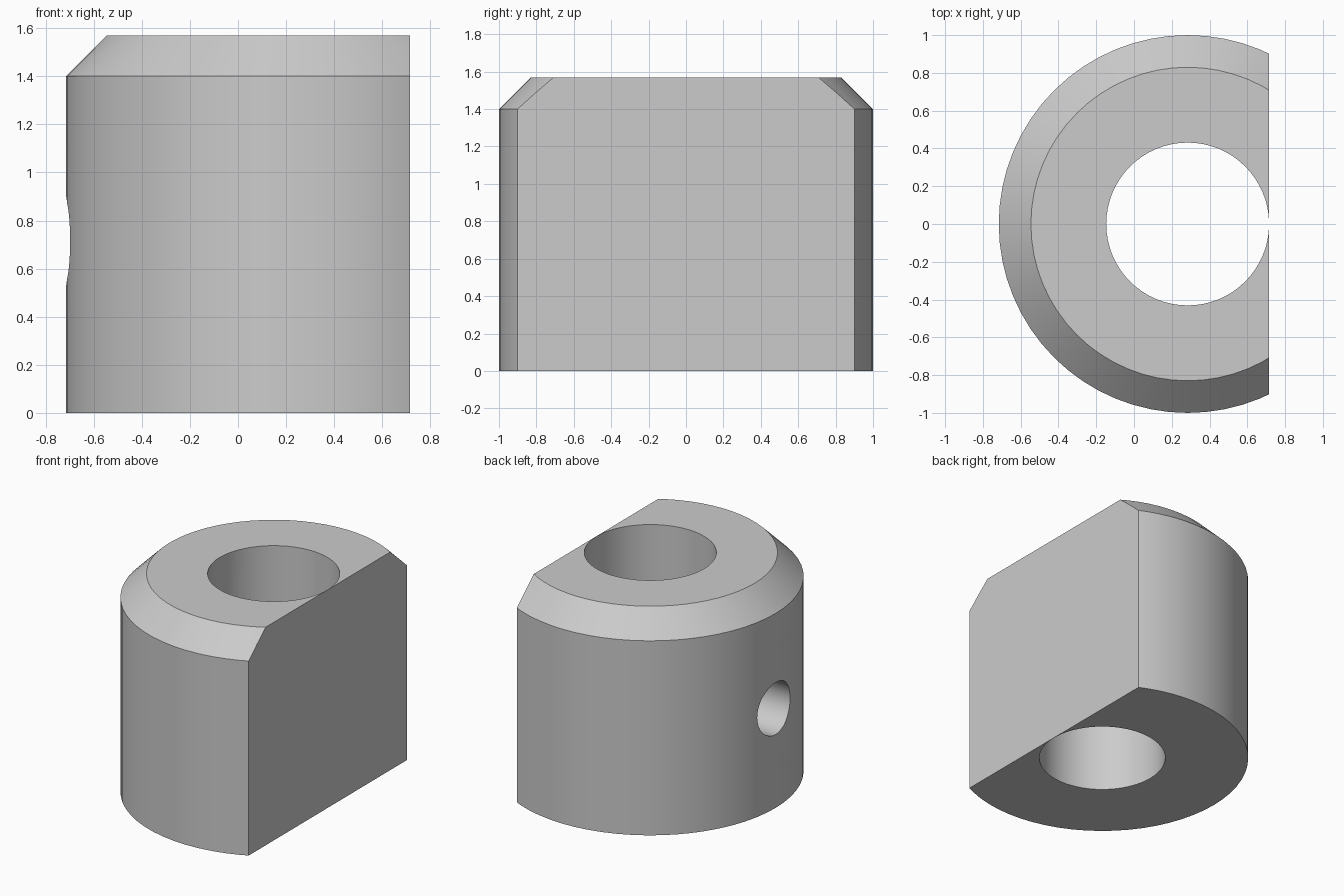
import bpy
import math

if "Cube" in bpy.data.objects:
    bpy.data.objects.remove(bpy.data.objects["Cube"], do_unlink=True)

AXIS_X = 0.284     # axis of the round body
FLAT_X = 0.716     # position of the flat side
HEIGHT = 1.57
CHAMFER = 0.17

grey = bpy.data.materials.new("light grey")
grey.use_nodes = True
colour = (0.6, 0.6, 0.6, 1)
grey.diffuse_color = colour
grey.node_tree.nodes["Principled BSDF"].inputs["Base Color"].default_value = colour


def cylinder(name, radius, depth, location, rotation=(0, 0, 0), sides=64):
    bpy.ops.mesh.primitive_cylinder_add(vertices=sides, radius=radius, depth=depth,
                                        location=location, rotation=rotation)
    obj = bpy.context.object
    obj.name = name
    obj.data.materials.append(grey)
    return obj


def cut(target, cutter):
    mod = target.modifiers.new(cutter.name, 'BOOLEAN')
    mod.operation = 'DIFFERENCE'
    mod.solver = 'EXACT'
    mod.object = cutter
    bpy.context.view_layer.objects.active = target
    bpy.ops.object.modifier_apply(modifier=mod.name)
    bpy.data.objects.remove(cutter, do_unlink=True)


# Round body with a chamfered top rim
body = cylinder("collar_body", 1, HEIGHT, (AXIS_X, 0, HEIGHT / 2))
rim = body.modifiers.new("top_chamfer", 'BEVEL')
rim.width = CHAMFER
rim.limit_method = 'VGROUP'
group = body.vertex_groups.new(name="top_rim")
group.add([v.index for v in body.data.vertices if v.co.z > 0], 1, 'REPLACE')
rim.vertex_group = group.name
bpy.ops.object.modifier_apply(modifier=rim.name)

# Flat side
bpy.ops.mesh.primitive_cube_add(size=4, location=(FLAT_X + 2, 0, 1))
flat = bpy.context.object
flat.name = "flat_cutter"
flat.data.materials.append(grey)
cut(body, flat)

# Vertical bore, leaving a hair-thin wall at the flat
cut(body, cylinder("bore_cutter", 0.431, 4, (AXIS_X, 0, 1)))

# Screw hole from the round side into the bore
cut(body, cylinder("screw_hole_cutter", 0.187, 1.2, (AXIS_X - 0.9, 0, 0.715),
                   (0, math.pi / 2, 0), 48))

# Smooth curved walls with crisp edges
bpy.ops.object.select_all(action='DESELECT')
body.select_set(True)
bpy.context.view_layer.objects.active = body
bpy.ops.object.shade_smooth_by_angle(angle=math.radians(30))
